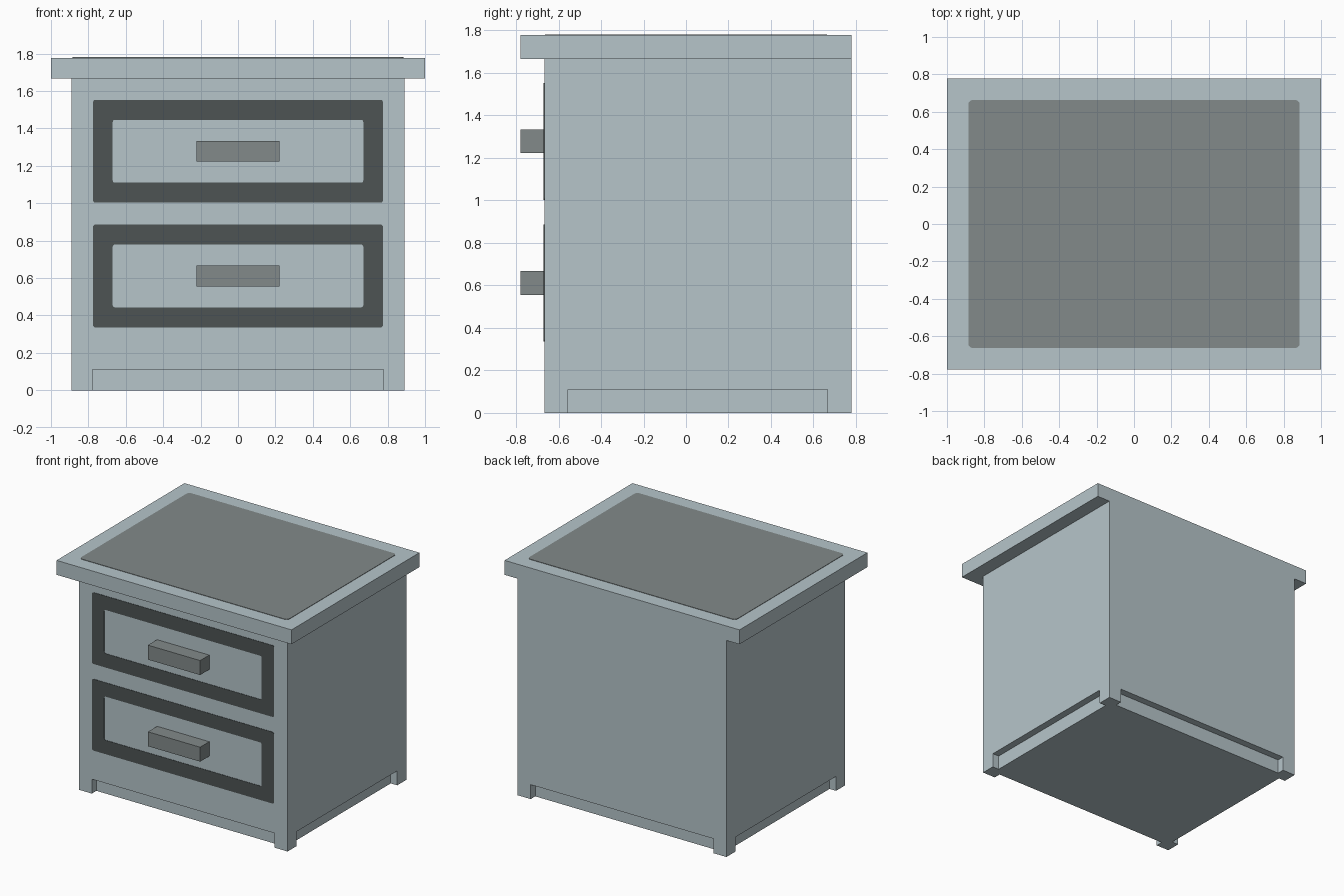
import bpy, bmesh, math
from mathutils import Vector

if "Cube" in bpy.data.objects:
    bpy.data.objects.remove(bpy.data.objects["Cube"])

U = 1 / 9  # the design's base module


def material(name, r, g, b):
    def lin(c):
        c /= 255
        return c / 12.92 if c <= 0.04045 else ((c + 0.055) / 1.055) ** 2.4
    m = bpy.data.materials.new(name)
    m.diffuse_color = (lin(r), lin(g), lin(b), 1)
    m.use_nodes = True
    m.node_tree.nodes["Principled BSDF"].inputs["Base Color"].default_value = m.diffuse_color
    return m


PALE = material("pale blue grey", 182, 197, 202)
GREY = material("mid grey", 130, 138, 138)
DARK = material("dark grey", 77, 84, 84)


def finish(name, bm, mat):
    bmesh.ops.recalc_face_normals(bm, faces=bm.faces[:])
    mesh = bpy.data.meshes.new(name)
    bm.to_mesh(mesh)
    bm.free()
    mesh.materials.append(mat)
    obj = bpy.data.objects.new(name, mesh)
    bpy.context.collection.objects.link(obj)
    return obj


def add_box(bm, lo, hi):
    verts = bmesh.ops.create_cube(bm, size=1)["verts"]
    for v in verts:
        v.co = Vector([hi[i] if v.co[i] > 0 else lo[i] for i in range(3)])


def box(name, lo, hi, mat):
    bm = bmesh.new()
    add_box(bm, lo, hi)
    return finish(name, bm, mat)


def rounded(w, h, r):
    """Outline of a rectangle with small rounded corners (half sizes w, h)."""
    pts = []
    for k, (sx, sy) in enumerate([(1, 1), (-1, 1), (-1, -1), (1, -1)]):
        for j in range(4):
            a = math.pi / 2 * (k + j / 3)
            pts.append((sx * (w - r) + r * math.cos(a), sy * (h - r) + r * math.sin(a)))
    return pts


def plate(name, place, outer, mat, inner=None):
    """Thin painted plate; place(u, v, d) maps outline and height to space."""
    bm = bmesh.new()
    ring = [bm.verts.new(place(u, v, -0.002)) for u, v in outer]
    if inner:
        hole = [bm.verts.new(place(u, v, -0.002)) for u, v in inner]
        n = len(ring)
        for i in range(n):
            j = (i + 1) % n
            bm.faces.new((ring[i], ring[j], hole[j], hole[i]))
    else:
        bm.faces.new(ring)
    shift = Vector(place(0, 0, 0.003)) - Vector(place(0, 0, -0.002))
    ext = bmesh.ops.extrude_face_region(bm, geom=bm.faces[:], use_keep_orig=True)
    for e in ext["geom"]:
        if isinstance(e, bmesh.types.BMVert):
            e.co += shift
    return finish(name, bm, mat)


# Cabinet body with shallow recesses between the feet on all four sides
X, YF, YB = 8 * U, -6 * U, 7 * U
body = box("cabinet_body", (-X, YF, 0), (X, YB, 15 * U), PALE)
bm = bmesh.new()
d = U / 2
for s in (-1, 1):
    xs = sorted((s * (X - d), s * (X + d)))
    add_box(bm, (xs[0], YF + U, -U), (xs[1], YB - U, U))
for y in (YF, YB):
    add_box(bm, (-X + U, y - d, -U), (X - U, y + d, U))
cutter = finish("recess_cutter", bm, PALE)
cutter.hide_render = True
mod = body.modifiers.new("recesses", "BOOLEAN")
mod.operation = "DIFFERENCE"
mod.solver = "EXACT"
mod.object = cutter
bpy.context.view_layer.objects.active = body
bpy.ops.object.modifier_apply(modifier=mod.name)
bpy.data.objects.remove(cutter)

# Top board and its inlaid panel
box("top_board", (-1, -7 * U, 15 * U), (1, 7 * U, 16 * U), PALE)
plate("top_panel", lambda u, v, h: (u, v, 16 * U + h), rounded(0.886, 0.664, 0.025), GREY)

# Two drawers: dark frame and a block handle
for label, zc in (("lower", 5.5 * U), ("upper", 11.5 * U)):
    plate(label + "_drawer_frame", lambda u, v, h: (u, YF - h, zc + v),
          rounded(0.775, 0.275, 0.012), DARK, rounded(0.67, 0.168, 0.012))
    box(label + "_drawer_handle", (-2 * U, -7 * U, zc - U / 2),
        (2 * U, YF + 0.001, zc + U / 2), GREY)
